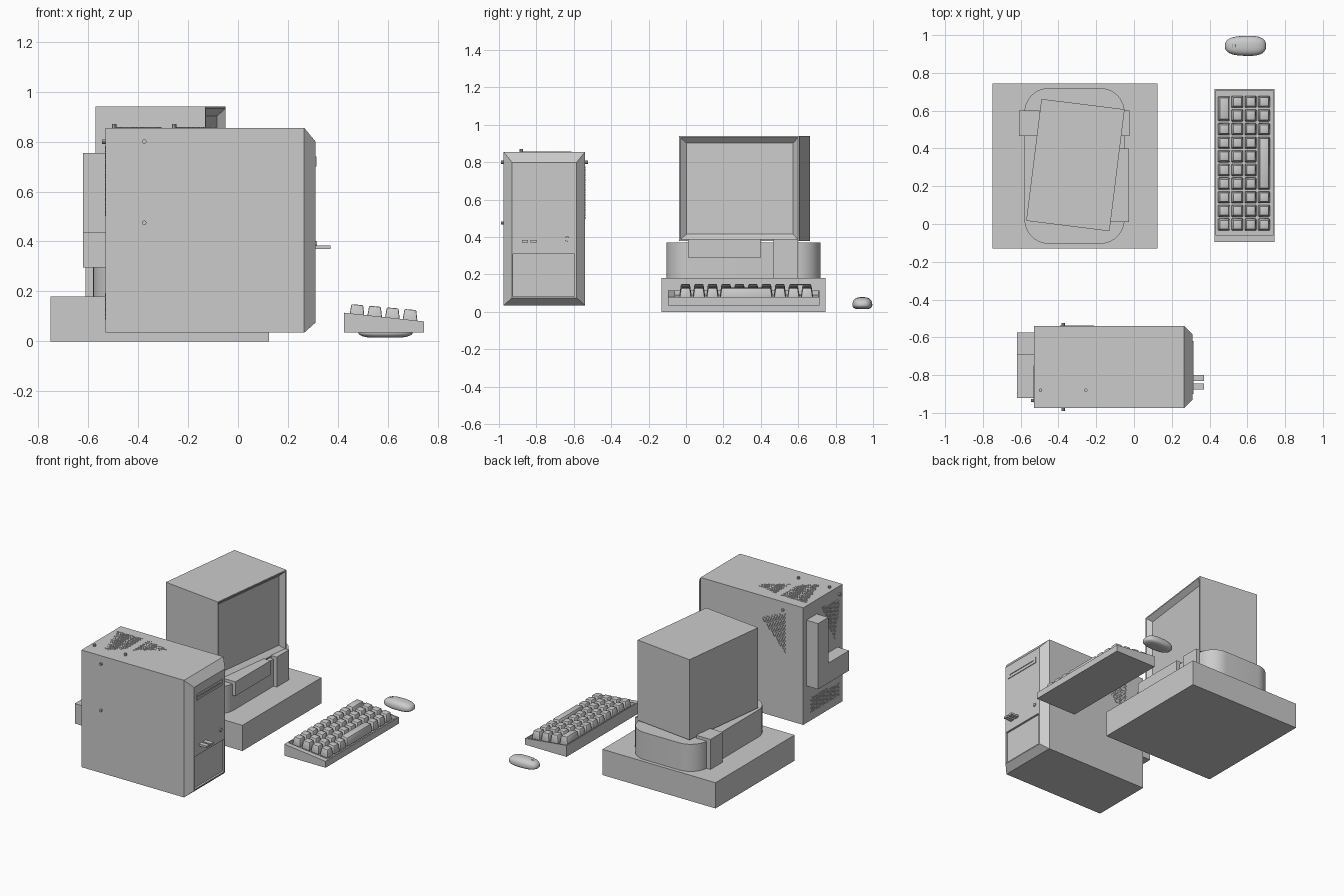
import bpy, bmesh, math
from mathutils import Vector, Matrix

if "Cube" in bpy.data.objects:
    bpy.data.objects.remove(bpy.data.objects["Cube"])


def finish(name, bm, smooth=False, bevel=0, segs=2):
    bmesh.ops.recalc_face_normals(bm, faces=bm.faces)
    me = bpy.data.meshes.new(name)
    bm.to_mesh(me)
    bm.free()
    ob = bpy.data.objects.new(name, me)
    bpy.context.collection.objects.link(ob)
    bpy.ops.object.select_all(action='DESELECT')
    ob.select_set(True)
    bpy.context.view_layer.objects.active = ob
    if bevel:
        mod = ob.modifiers.new("bevel", 'BEVEL')
        mod.width, mod.segments = bevel, segs
        bpy.ops.object.modifier_apply(modifier=mod.name)
    if smooth:
        bpy.ops.object.shade_smooth_by_angle(angle=math.radians(35))
    return ob


def add_box(bm, x, y, z):
    m = Matrix.LocRotScale(Vector((sum(x) / 2, sum(y) / 2, sum(z) / 2)), None,
                           Vector((x[1] - x[0], y[1] - y[0], z[1] - z[0])))
    return bmesh.ops.create_cube(bm, size=1, matrix=m)['verts']


def box(name, x, y, z):
    bm = bmesh.new()
    add_box(bm, x, y, z)
    return finish(name, bm)


def face_towards(bm, n):
    bm.normal_update()
    return max(bm.faces, key=lambda f: f.normal.dot(Vector(n)))


def cut(ob, x, y, z):
    cutter = box("cutter", x, y, z)
    cutter.hide_render = True
    bpy.context.view_layer.objects.active = ob
    mod = ob.modifiers.new("cut", 'BOOLEAN')
    mod.operation, mod.solver, mod.object = 'DIFFERENCE', 'EXACT', cutter
    bpy.ops.object.modifier_apply(modifier=mod.name)
    bpy.data.objects.remove(cutter)


# Wide plinth under the monitor
box("plinth", (-.75, .125), (-.13, .745), (0, .18))

# Rounded monitor stand with its blocks
bm = bmesh.new()
add_box(bm, (-.58, -.05), (-.105, .72), (.18, .37))
upright = [e for e in bm.edges if abs(e.verts[0].co.z - e.verts[1].co.z) > .1]
bmesh.ops.bevel(bm, geom=upright, offset=.13, segments=10, affect='EDGES', profile=.5)
finish("monitor_stand", bm, True)
box("stand_drawer", (-.15, -.027), (.01, .40), (.29, .39))
box("stand_block_front", (-.15, -.025), (.465, .60), (.18, .39))
box("stand_block_back", (-.61, -.5), (.465, .60), (.18, .39))

# Monitor, turned on its stand, with recessed screen
bm = bmesh.new()
add_box(bm, (-.222, .222), (-.325, .325), (-.281, .281))
f = face_towards(bm, (1, 0, 0))
bmesh.ops.inset_region(bm, faces=[f], thickness=.012)
bmesh.ops.inset_region(bm, faces=[f], thickness=.042, depth=-.03)
monitor = finish("monitor", bm)
monitor.location = (-.31, .312, .659)
monitor.rotation_euler.z = math.radians(-7.1)

# Tower case with tapered front
bm = bmesh.new()
add_box(bm, (-.53, .265), (-.975, -.54), (.035, .855))
f = face_towards(bm, (1, 0, 0))
new = bmesh.ops.extrude_discrete_faces(bm, faces=[f])['faces'][0]
for v in new.verts:
    v.co.x = .31
    v.co.y += .045 if v.co.y < -.7 else -.045
    v.co.z = .075 if v.co.z < .4 else .80
tower = finish("tower_case", bm)
cut(tower, (.296, .4), (-.925, -.595), (.083, .31))

# Tower front details
box("drive_front", (.30, .315), (-.90, -.62), (.70, .74))
cut(bpy.data.objects["drive_front"], (.309, .33), (-.88, -.64), (.715, .724))
for i, y in enumerate((-.86, -.815)):
    box(f"front_tab_{i}", (.30, .37), (y - .016, y + .016), (.37, .384))
bm = bmesh.new()
bmesh.ops.create_cone(bm, cap_ends=True, segments=16, radius1=.014, radius2=.012, depth=.02,
                      matrix=Matrix.Translation((.306, -.635, .39)) @ Matrix.Rotation(math.pi / 2, 4, 'Y'))
finish("power_button", bm, True)

# L-shaped block on the tower back
bm = bmesh.new()
prof = [(-.575, .295), (-.575, .755), (-.69, .755), (-.69, .435), (-.92, .435), (-.92, .295)]
f = bm.faces.new([bm.verts.new((-.62, y, z)) for y, z in prof])
ext = bmesh.ops.extrude_face_region(bm, geom=[f])['geom']
bmesh.ops.translate(bm, verts=[g for g in ext if isinstance(g, bmesh.types.BMVert)], vec=(.095, 0, 0))
finish("back_bracket", bm)


# Studs and screws: u,v lie in the case face, w points outwards
def plane(axis, offset, sign):
    w = Vector([sign if i == axis else 0 for i in range(3)])
    rot = w.to_track_quat('Z', 'Y').to_matrix().to_4x4()
    others = [i for i in range(3) if i != axis]

    def at(u, v):
        p = Vector((0, 0, 0))
        p[axis], p[others[0]], p[others[1]] = offset, u, v
        return Matrix.Translation(p) @ rot
    return at


def inside(p, poly):
    hit = False
    for (x0, y0), (x1, y1) in zip(poly, poly[1:] + poly[:1]):
        if (y0 > p[1]) != (y1 > p[1]) and p[0] < x0 + (x1 - x0) * (p[1] - y0) / (y1 - y0):
            hit = not hit
    return hit


TOP, SIDE_R = plane(2, .855, 1), plane(1, -.54, 1)
SIDE_L, BACK = plane(1, -.975, -1), plane(0, -.53, -1)


def vent(name, at, poly, step=.0155):
    bm = bmesh.new()
    us, vs = zip(*poly)
    for j in range(int((max(vs) - min(vs)) / (step * .866)) + 1):
        for i in range(int((max(us) - min(us)) / step) + 1):
            p = (min(us) + (i + .5 * (j % 2) + .2) * step, min(vs) + (j + .3) * step * .866)
            if inside(p, poly):
                bmesh.ops.create_cone(bm, cap_ends=True, segments=6, radius1=.006, radius2=.006,
                                      depth=.005, matrix=at(*p))
    finish(name, bm)


vent("top_vent_a", TOP, [(-.50, -.61), (-.31, -.61), (-.31, -.80), (-.41, -.89)])
vent("top_vent_b", TOP, [(-.26, -.62), (-.08, -.66), (-.26, -.79)])
vent("side_vent", SIDE_R, [(-.20, .70), (-.39, .78), (-.39, .50)])
vent("back_vent_upper", BACK, [(-.75, .78), (-.95, .76), (-.89, .49)])
vent("back_vent_lower", BACK, [(-.62, .20), (-.62, .09), (-.94, .09), (-.94, .18)])

bm = bmesh.new()
for at, u, v in [(TOP, -.495, -.88), (TOP, -.255, -.88), (SIDE_R, -.375, .80),
                 (SIDE_L, -.375, .80), (SIDE_L, -.375, .475), (BACK, -.935, .80)]:
    bmesh.ops.create_cone(bm, cap_ends=True, segments=10, radius1=.009, radius2=.009,
                          depth=.03, matrix=at(u, v))
finish("case_screws", bm, True)

# Keyboard body: wedge with a sunken key well
bm = bmesh.new()
for v in add_box(bm, (.425, .745), (-.095, .715), (.035, .115)):
    if v.co.z > .1 and v.co.x > .6:
        v.co.z = .08
f = face_towards(bm, (0, 0, 1))
bmesh.ops.inset_region(bm, faces=[f], thickness=.012)
for v in f.verts:
    if v.co.y < .3:
        v.co.y = -.06
down = bmesh.ops.extrude_discrete_faces(bm, faces=[f])['faces'][0]
bmesh.ops.translate(bm, verts=down.verts, vec=(0, 0, -.025))
finish("keyboard_body", bm)

# Keys: tapered caps on a 4 x 10 grid, with one tall key and a space bar
PITCH = .0722
bm = bmesh.new()


def key(col, y, length):
    x = .478 + col * .0708
    top = .147 - col * .0065
    m = Matrix.Translation((x, y, top - .028)) @ Matrix.Rotation(math.radians(5), 4, 'Y')
    verts = bmesh.ops.create_cube(bm, size=1)['verts']
    for v in verts:
        up = v.co.z > 0
        trim = .016 if up else 0
        v.co = m @ Vector((v.co.x * (.063 - trim) - (.003 if up else 0),
                           v.co.y * (length - trim), v.co.z * .056))


for col in range(4):
    for row in range(10):
        y = -.003 + row * PITCH
        if col == 0 and row >= 8:
            if row == 8:
                key(col, y + PITCH / 2, .13)
        elif col == 3 and 3 <= row <= 6:
            if row == 3:
                key(col, y + 1.5 * PITCH, .28)
        else:
            key(col, y, .064)
finish("keys", bm, True, bevel=.005)

# Mouse: rounded, flat-bottomed pebble with a wheel
bm = bmesh.new()
bmesh.ops.create_uvsphere(bm, u_segments=32, v_segments=16, radius=1)


def soft(a, p):
    return math.copysign(abs(a) ** p, a)


for v in bm.verts:
    x, y, z = soft(v.co.x, .75), soft(v.co.y, .75), soft(v.co.z, .8)
    v.co = Vector((.59 + .109 * x, .943 + .053 * y * (1 + .06 * x),
                   .037 + z * (.042 if z > 0 else .024)))
    v.co.z = max(v.co.z, .015)
finish("mouse", bm, True)
bm = bmesh.new()
bmesh.ops.create_cone(bm, cap_ends=True, segments=16, radius1=.013, radius2=.013, depth=.012,
                      matrix=Matrix.Translation((.53, .943, .066)) @ Matrix.Rotation(math.pi / 2, 4, 'X'))
finish("mouse_wheel", bm, True)
